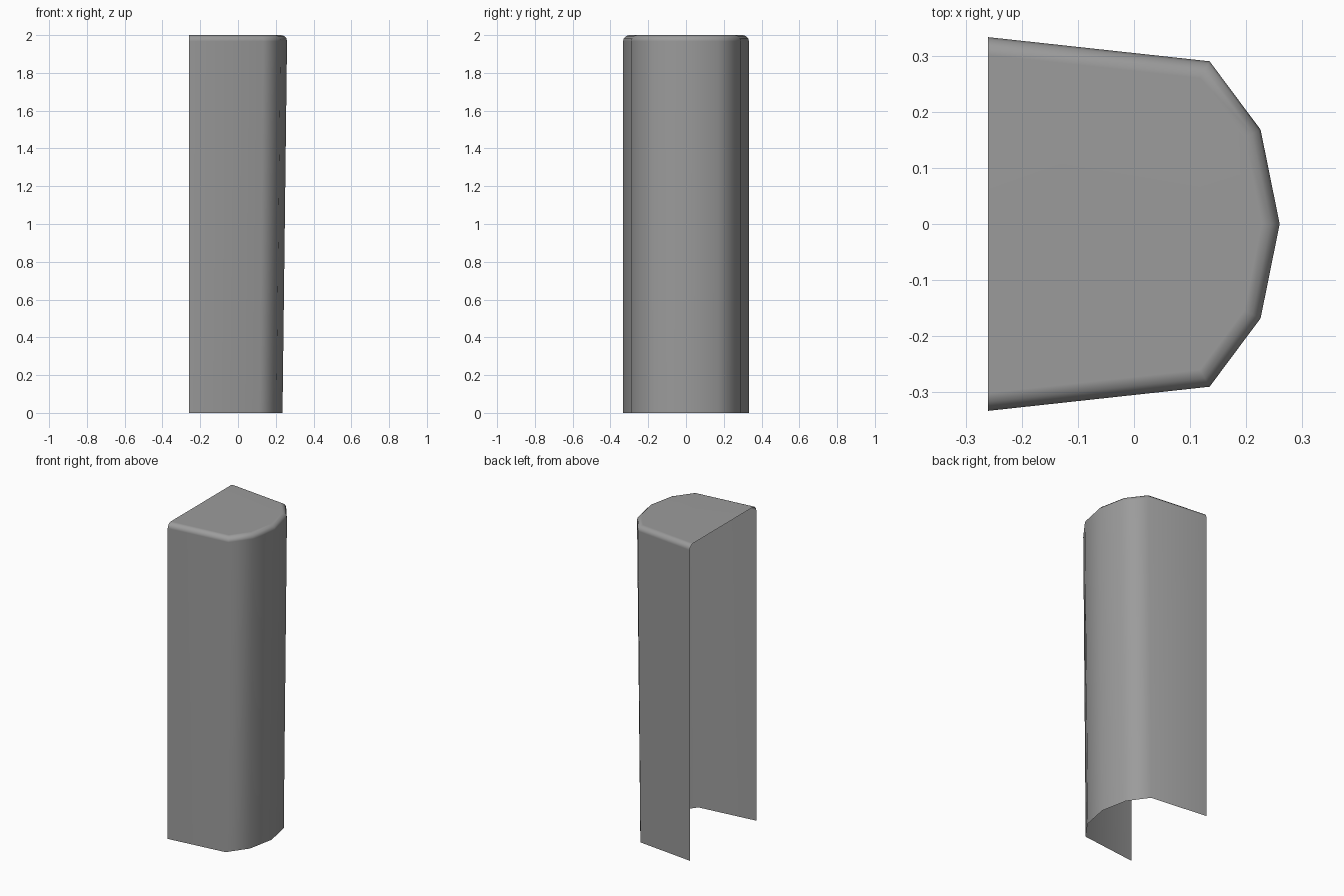
import bpy
import bmesh

# Remove the default object
cube = bpy.data.objects.get("Cube")
if cube:
    bpy.data.objects.remove(cube, do_unlink=True)

# Single plain grey
grey = bpy.data.materials.new("plain_grey")
grey.use_nodes = True
colour = (0.33, 0.33, 0.33, 1.0)
grey.diffuse_color = colour
grey.node_tree.nodes["Principled BSDF"].inputs["Base Color"].default_value = colour

HEIGHT = 2.0
BACK_X = -0.26
TAPER = 0.953      # depth of the foot relative to the top
ROUNDING = 0.032   # radius of the top rim

# Plan outline: half the curved wall, mirrored across the middle
half = [(BACK_X, 0.333), (0.135, 0.29), (0.226, 0.168)]
outline = [(x, -y) for x, y in half] + [(0.26, 0)] + half[::-1]

# Open shell: curved wall leaning out towards the top, with a flat lid
bm = bmesh.new()
foot = [bm.verts.new((BACK_X + (x - BACK_X) * TAPER, y, 0)) for x, y in outline]
rim = [bm.verts.new((x, y, HEIGHT)) for x, y in outline]
for i in range(len(outline) - 1):
    bm.faces.new((foot[i], foot[i + 1], rim[i + 1], rim[i]))
bm.faces.new(rim)

# Round the edge between wall and lid
rim_edges = [bm.edges.get((a, b)) for a, b in zip(rim, rim[1:])]
bmesh.ops.bevel(bm, geom=rim_edges, offset=ROUNDING, offset_type='OFFSET',
                segments=3, profile=0.5, affect='EDGES')
for face in bm.faces:
    face.smooth = True

mesh = bpy.data.meshes.new("cover_shell")
bm.to_mesh(mesh)
bm.free()
mesh.materials.append(grey)
shell = bpy.data.objects.new("cover_shell", mesh)
bpy.context.collection.objects.link(shell)

# Keep the large faces flat while the corners shade smoothly
shell.modifiers.new("even_shading", 'WEIGHTED_NORMAL')
